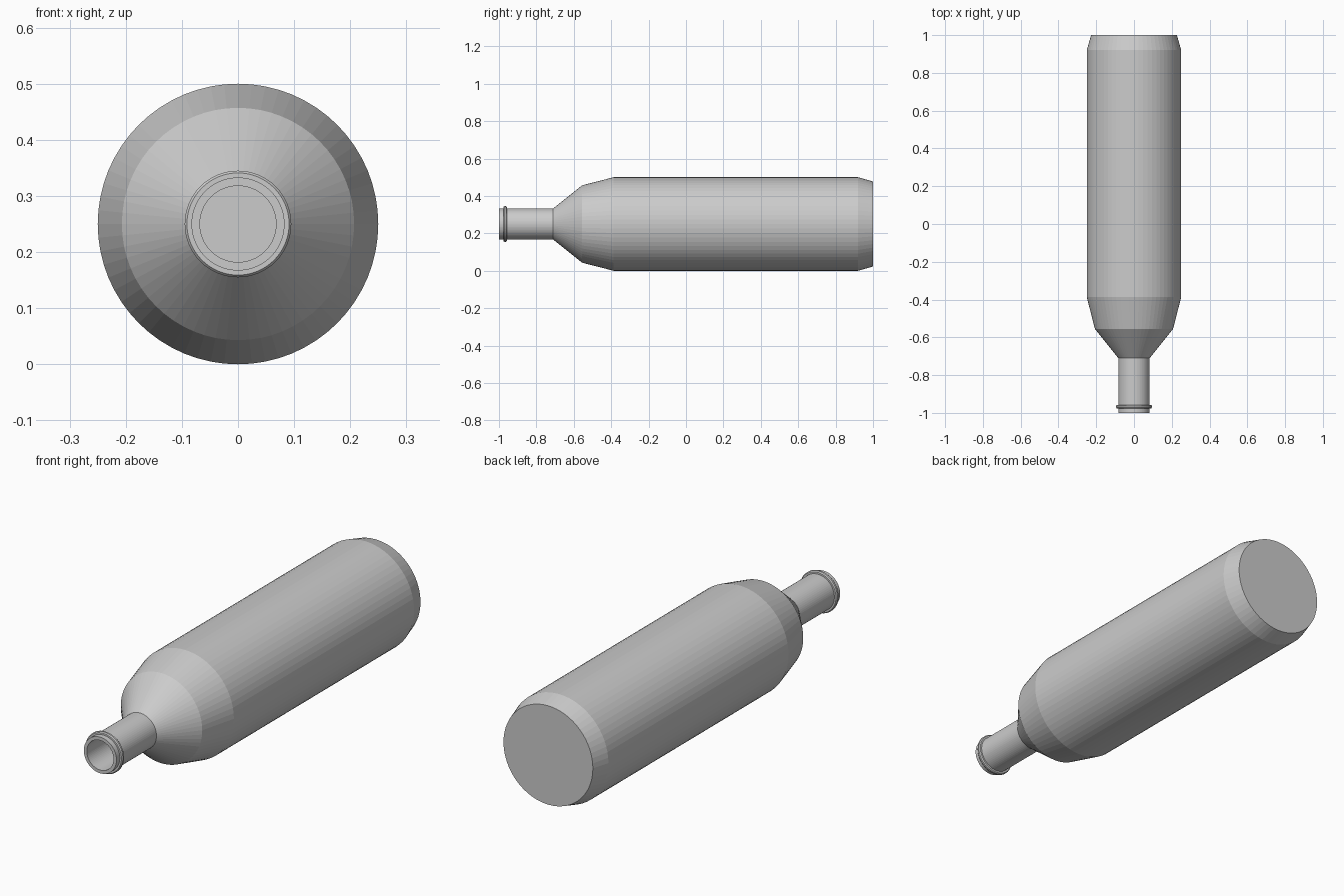
import bpy, bmesh
from math import cos, sin, tau

if "Cube" in bpy.data.objects:
    bpy.data.objects.remove(bpy.data.objects["Cube"])

SIDES = 64
CENTRE_Z = 0.25


def lathe(name, profile, closed=False):
    """Spin (y, radius) points around the bottle's long axis."""
    bm = bmesh.new()
    rings = [[bm.verts.new((r * cos(tau * i / SIDES), y, CENTRE_Z + r * sin(tau * i / SIDES)))
              for i in range(SIDES)] for y, r in profile]
    pairs = list(zip(rings, rings[1:]))
    if closed:
        pairs.append((rings[-1], rings[0]))
    else:
        bm.faces.new(rings[0])
        bm.faces.new(rings[-1])
    for a, b in pairs:
        for i in range(SIDES):
            j = (i + 1) % SIDES
            bm.faces.new((a[i], a[j], b[j], b[i]))
    bmesh.ops.recalc_face_normals(bm, faces=bm.faces)
    mesh = bpy.data.meshes.new(name)
    bm.to_mesh(mesh)
    bm.free()
    obj = bpy.data.objects.new(name, mesh)
    bpy.context.collection.objects.link(obj)
    return obj


# Hollow bottle: inside wall from base to mouth, then outside wall back to base
lathe("bottle", [
    (0.985, 0.213), (0.918, 0.235), (-0.383, 0.235), (-0.548, 0.194),
    (-0.704, 0.068), (-1.0, 0.068),
    (-1.0, 0.083), (-0.71, 0.083), (-0.555, 0.207), (-0.387, 0.25),
    (0.92, 0.25), (1.0, 0.227),
])

# Raised lip ring around the neck
lathe("lip_ring", [
    (-0.976, 0.080), (-0.976, 0.091), (-0.971, 0.095),
    (-0.963, 0.095), (-0.958, 0.091), (-0.958, 0.080),
], closed=True)
